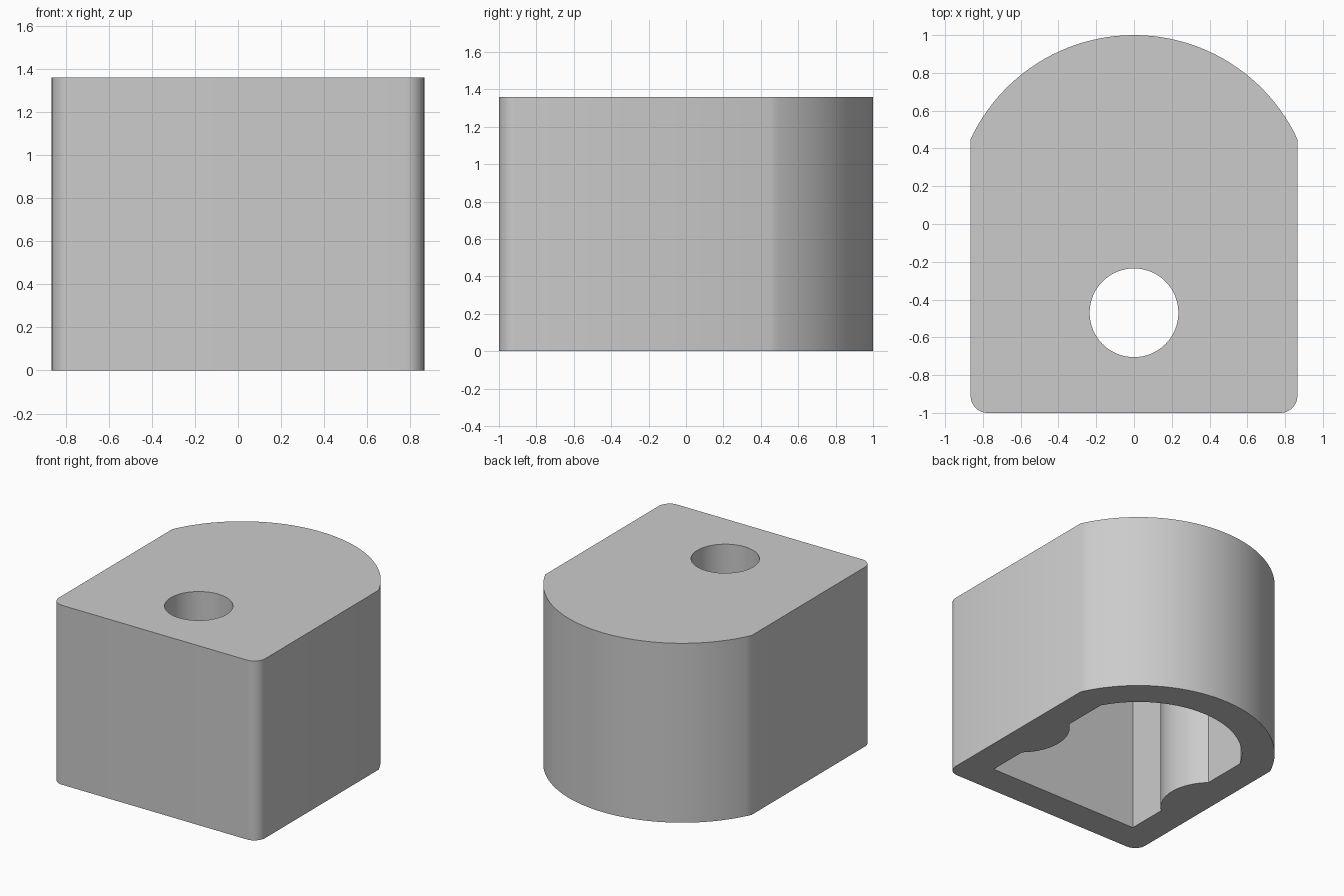
import bpy
import bmesh
from math import sin, cos, acos, asin, pi, radians, sqrt

cube = bpy.data.objects.get("Cube")
if cube:
    bpy.data.objects.remove(cube, do_unlink=True)

HALF_W, FRONT, HEIGHT = 0.865, -1.0, 1.36
WALL = 0.23
ARC_Y, ARC_R = 0.045, 0.955
HOLE_Y, HOLE_R = -0.47, 0.235
BOSS_Y, BOSS_R = -0.205, 0.345
CORNER_R = 0.09

grey = bpy.data.materials.new("light grey")
grey.use_nodes = True
grey.diffuse_color = (0.6, 0.6, 0.6, 1)
grey.node_tree.nodes["Principled BSDF"].inputs["Base Color"].default_value = (0.6, 0.6, 0.6, 1)


def arc(cx, cy, r, start, end, steps):
    angles = [start + (end - start) * i / steps for i in range(steps + 1)]
    return [(cx + r * cos(a), cy + r * sin(a)) for a in angles]


def prism(name, points, z0, z1):
    """Extrude a closed outline between two heights."""
    bm = bmesh.new()
    face = bm.faces.new([bm.verts.new((x, y, z0)) for x, y in points])
    top = bmesh.ops.extrude_face_region(bm, geom=[face])
    verts = [v for v in top["geom"] if isinstance(v, bmesh.types.BMVert)]
    bmesh.ops.translate(bm, vec=(0, 0, z1 - z0), verts=verts)
    bmesh.ops.recalc_face_normals(bm, faces=bm.faces)
    mesh = bpy.data.meshes.new(name)
    bm.to_mesh(mesh)
    bm.free()
    mesh.materials.append(grey)
    obj = bpy.data.objects.new(name, mesh)
    bpy.context.collection.objects.link(obj)
    return obj


def round_back(half_width, radius, steps=48):
    a = acos(half_width / radius)
    return arc(0, ARC_Y, radius, a, pi - a, steps)


# Housing outline: rounded front corners, straight sides, curved back
cx, cy = HALF_W - CORNER_R, FRONT + CORNER_R
outline = arc(cx, cy, CORNER_R, -pi / 2, 0, 10)
outline += round_back(HALF_W, ARC_R)
outline += arc(-cx, cy, CORNER_R, pi, 1.5 * pi, 10)
housing = prism("housing", outline, 0, HEIGHT)

# Cavity outline: even wall, with a rounded rib bulging in on each side
inner = HALF_W - WALL
spread = acos(WALL / BOSS_R)
rib = arc(HALF_W, BOSS_Y, BOSS_R, pi + spread, pi - spread, 20)
cavity_outline = [(inner, FRONT + WALL)] + rib
cavity_outline += round_back(inner, ARC_R - WALL)
cavity_outline += [(-x, y) for x, y in reversed(rib)] + [(-inner, FRONT + WALL)]

cutters = [
    prism("cavity_cutter", cavity_outline, -0.2, HEIGHT - WALL),
    prism("hole_cutter", arc(0, HOLE_Y, HOLE_R, 0, 2 * pi, 64)[:-1], HEIGHT / 2, HEIGHT + 0.2),
]

# Cut the open underside and the hole through the roof
bpy.ops.object.select_all(action="DESELECT")
bpy.context.view_layer.objects.active = housing
housing.select_set(True)
for cutter in cutters:
    mod = housing.modifiers.new(cutter.name, "BOOLEAN")
    mod.operation = "DIFFERENCE"
    mod.solver = "EXACT"
    mod.object = cutter
    bpy.ops.object.modifier_apply(modifier=mod.name)
    bpy.data.objects.remove(cutter, do_unlink=True)

bpy.ops.object.shade_smooth_by_angle(angle=radians(30))
